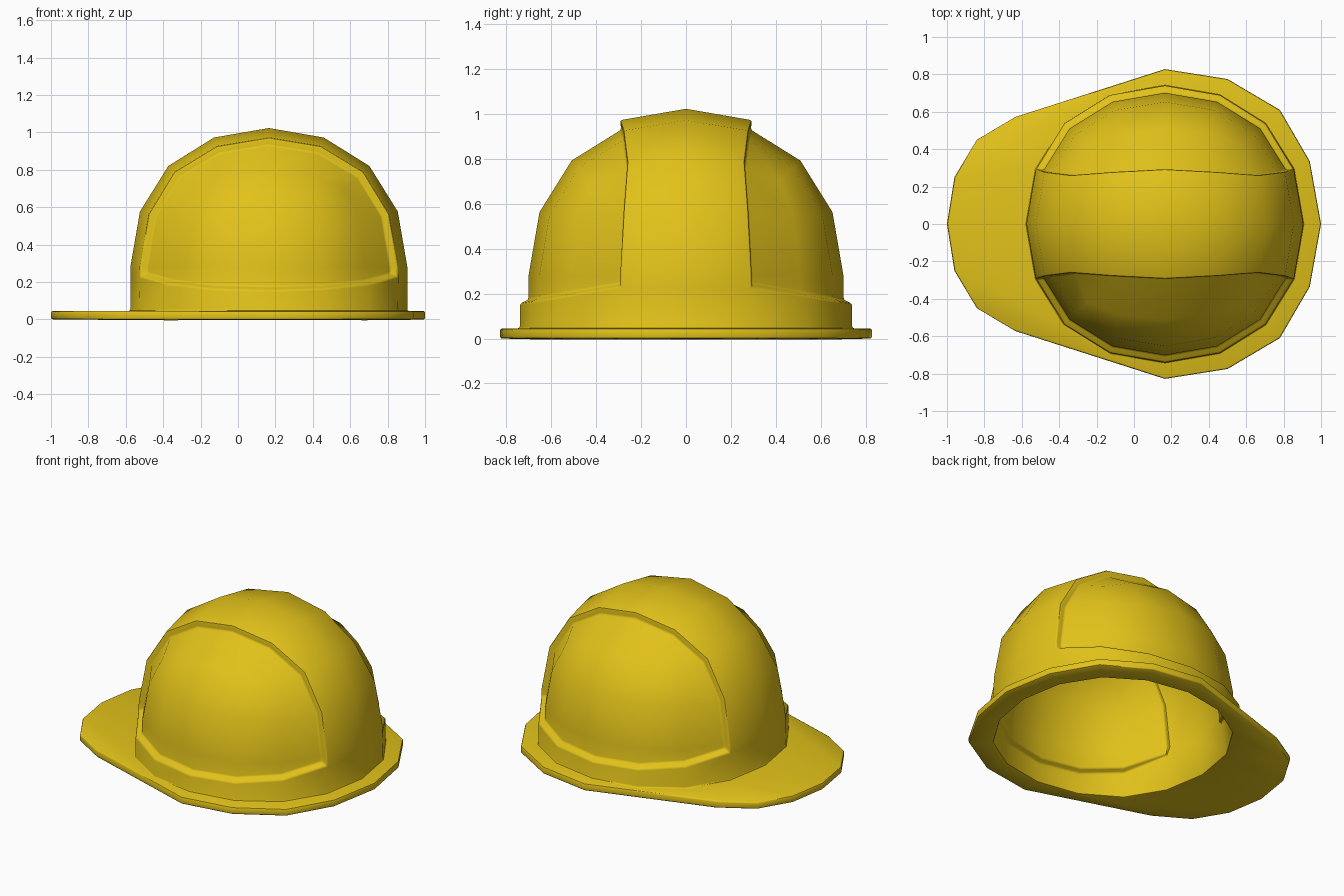
import bpy, bmesh, math

if "Cube" in bpy.data.objects:
    bpy.data.objects.remove(bpy.data.objects["Cube"])

CX, CZ = 0.165, 0.283          # dome centre
THICK = 0.045                  # shell and brim thickness

# rounded cube gives the faceted dome topology
bpy.ops.mesh.primitive_cube_add(size=2 * 0.8815)
cage = bpy.context.object
sub = cage.modifiers.new("round", 'SUBSURF')
sub.levels = 2
bm = bmesh.new()
bm.from_object(cage, bpy.context.evaluated_depsgraph_get())
bpy.data.objects.remove(cage)

# keep the upper half
bmesh.ops.delete(bm, geom=[v for v in bm.verts if v.co.z < -0.01], context='VERTS')
bmesh.ops.translate(bm, verts=bm.verts[:], vec=(0, 0, CZ))


def extrude_rim(place):
    """Extrude the open rim and move each new vertex with place(co)."""
    rim = [e for e in bm.edges if e.is_boundary]
    new = bmesh.ops.extrude_edge_only(bm, edges=rim)["geom"]
    for v in new:
        if isinstance(v, bmesh.types.BMVert):
            v.co = place(v.co)


# brim outline, from the rear round to the peak (mirrored in y)
OUTLINE = [(1, 0), (.94, .335), (.78, .61), (.5, .775), (.165, .828),
           (-.635, .572), (-.84, .45), (-.96, .25), (-1, 0)]


def brim_point(co):
    i = round(math.degrees(math.atan2(abs(co.y), co.x)) / 22.5)
    x, y = OUTLINE[i]
    return (x - CX, math.copysign(y, co.y), THICK)


# side wall down to the ledge line, then to the brim, then the brim itself
extrude_rim(lambda c: (c.x, c.y, 0.23 - 0.075 * max(0, abs(c.y) - .29) / .45))
extrude_rim(lambda c: (c.x, c.y, THICK))
extrude_rim(brim_point)

bmesh.ops.recalc_face_normals(bm, faces=bm.faces[:])
if max(bm.faces, key=lambda f: f.calc_center_median().z).normal.z < 0:
    bmesh.ops.reverse_faces(bm, faces=bm.faces[:])
bm.normal_update()

# recessed panels on both sides of the central band
for side in (-1, 1):
    panel = [f for f in bm.faces
             if f.calc_center_median().y * side > 0.27 and f.calc_center_median().z > 0.16]
    bmesh.ops.inset_region(bm, faces=panel, thickness=0.018, depth=-0.038,
                           use_even_offset=True, use_boundary=True)
bmesh.ops.translate(bm, verts=bm.verts[:], vec=(CX, 0, 0))

mesh = bpy.data.meshes.new("hard_hat_shell")
bm.to_mesh(mesh)
bm.free()
hat = bpy.data.objects.new("hard_hat_shell", mesh)
bpy.context.collection.objects.link(hat)

# wall thickness and softened edges
solid = hat.modifiers.new("wall", 'SOLIDIFY')
solid.thickness = THICK
solid.offset = -1
solid.use_even_offset = True
bev = hat.modifiers.new("soft_edges", 'BEVEL')
bev.width = 0.01
bev.segments = 2
bev.limit_method = 'ANGLE'
bev.angle_limit = math.radians(40)

yellow = bpy.data.materials.new("yellow_plastic")
yellow.diffuse_color = (0.76, 0.54, 0.01, 1)
yellow.use_nodes = True
yellow.node_tree.nodes["Principled BSDF"].inputs["Base Color"].default_value = yellow.diffuse_color
mesh.materials.append(yellow)

bpy.context.view_layer.objects.active = hat
hat.select_set(True)
for m in ("wall", "soft_edges"):
    bpy.ops.object.modifier_apply(modifier=m)
bpy.ops.object.shade_smooth_by_angle(angle=math.radians(40))
